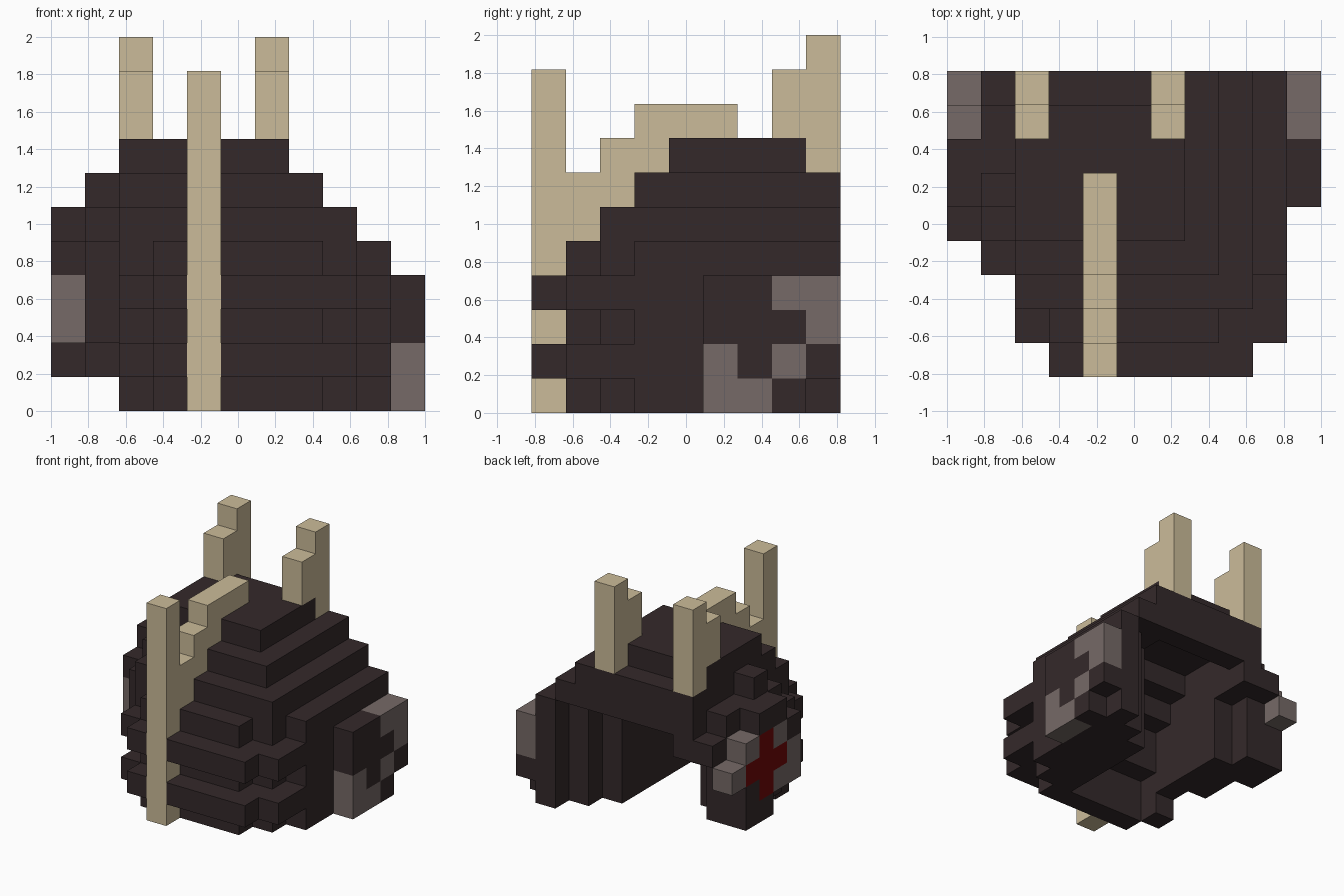
import bpy, bmesh, math
from mathutils import Vector

if "Cube" in bpy.data.objects:
    bpy.data.objects.remove(bpy.data.objects["Cube"])

U = 2 / 11                                  # size of one block
ORIGIN = Vector((-1, -4.5 * U, 0))


def material(name, rgb):
    m = bpy.data.materials.new(name)
    m.use_nodes = True
    m.diffuse_color = (*rgb, 1)
    bsdf = m.node_tree.nodes["Principled BSDF"]
    bsdf.inputs["Base Color"].default_value = (*rgb, 1)
    bsdf.inputs["Roughness"].default_value = 0.9
    return m


MATS = {
    "dark": material("dark_brown", (0.034, 0.022, 0.023)),
    "horn": material("bone_beige", (0.60, 0.50, 0.32)),
    "grey": material("warm_grey", (0.18, 0.143, 0.135)),
    "red": material("deep_red", (0.16, 0.002, 0.002)),
}
NAMES = list(MATS)
parts = {}                                  # part name -> {block: colour}


def box(part, xs, ys, zs, colour="dark"):
    """Fill blocks; every range is inclusive."""
    cells = parts.setdefault(part, {})
    for x in range(xs[0], xs[1] + 1):
        for y in range(ys[0], ys[1] + 1):
            for z in range(zs[0], zs[1] + 1):
                cells[x, y, z] = colour


def cut(part, xs, ys, zs):
    for x in range(xs[0], xs[1] + 1):
        for y in range(ys[0], ys[1] + 1):
            for z in range(zs[0], zs[1] + 1):
                parts[part].pop((x, y, z), None)


# Helmet shell: stepped dome
S = "helmet_shell"
box(S, (2, 6), (4, 7), (7, 7))
box(S, (2, 7), (3, 8), (6, 6))
box(S, (2, 8), (2, 8), (5, 5))
# Lower rows: stepped corners, with wider ribs in between
for z in (0, 2, 4):
    box(S, (3, 7), (1, 1), (z, z))
    box(S, (2, 8), (2, 2), (z, z))
    box(S, (2, 9), (3, 8), (z, z))
for z in (1, 3):
    box(S, (3, 8), (0, 0), (z, z))
    box(S, (2, 9), (1, 8), (z, z))
# Side wall behind the round ear guard
box(S, (1, 1), (3, 3), (2, 4))
box(S, (1, 1), (4, 7), (1, 5))
box(S, (1, 1), (5, 5), (6, 6))
box(S, (1, 1), (8, 8), (4, 4))
# Hollow inside, stepped upwards, open at the back and below
for y, top in ((2, 1), (3, 3), (4, 4)):
    cut(S, (3, 6), (y, y), (0, top))
cut(S, (3, 6), (5, 8), (0, 4))
cut(S, (3, 6), (5, 7), (5, 5))
# Stepped back ends of the side walls
cut(S, (7, 7), (7, 8), (0, 4))
cut(S, (8, 8), (8, 8), (0, 4))
cut(S, (2, 2), (7, 8), (0, 3))
cut(S, (2, 2), (3, 6), (0, 0))

# Crest running over the front
C = "crest"
box(C, (4, 4), (0, 0), (0, 9), "horn")
box(C, (4, 4), (1, 1), (4, 6), "horn")
box(C, (4, 4), (2, 2), (5, 7), "horn")
box(C, (4, 4), (3, 3), (7, 8), "horn")
box(C, (4, 4), (4, 5), (8, 8), "horn")

# Pair of back horns
for name, x in (("right_horn", 2), ("left_horn", 6)):
    box(name, (x, x), (7, 7), (8, 9), "horn")
    box(name, (x, x), (8, 8), (7, 10), "horn")

# Left ear guard: square plate with grey corners
L = "left_ear_guard"
box(L, (10, 10), (5, 8), (0, 3))
cut(L, (10, 10), (8, 8), (0, 0))
for y, z in ((5, 0), (6, 0), (5, 1), (7, 1), (7, 3), (8, 3), (8, 2)):
    parts[L][10, y, z] = "grey"

# Right ear guard: round plate with a red cross
R = "right_ear_guard"
box(R, (0, 0), (5, 7), (1, 4))
box(R, (0, 0), (5, 6), (5, 5))
box(R, (0, 0), (4, 4), (2, 4))
cut(R, (0, 0), (5, 5), (1, 1))
for y, z in ((7, 4), (8, 3), (4, 2), (4, 3), (5, 2), (5, 4)):
    parts[R][0, y, z] = "grey"
for y, z in ((6, 2), (6, 3), (6, 4), (5, 3), (7, 3)):
    parts[R][0, y, z] = "red"

# Blocks shared with the crest belong to the crest
for cell in parts[C]:
    parts[S].pop(cell, None)
filled = {cell for cells in parts.values() for cell in cells}


def build(name, cells):
    """Make the outer skin of the blocks and merge flat areas."""
    bm = bmesh.new()
    for cell, colour in cells.items():
        for axis in range(3):
            for side in (0, 1):
                near = list(cell)
                near[axis] += 2 * side - 1
                if tuple(near) in filled:
                    continue
                a, b = (axis + 1) % 3, (axis + 2) % 3
                ring = []
                for da, db in ((0, 0), (1, 0), (1, 1), (0, 1)):
                    p = Vector(cell)
                    p[axis] += side
                    p[a] += da
                    p[b] += db
                    ring.append(bm.verts.new(ORIGIN + p * U))
                if not side:
                    ring.reverse()
                bm.faces.new(ring).material_index = NAMES.index(colour)
    bmesh.ops.remove_doubles(bm, verts=bm.verts[:], dist=1e-4)
    bmesh.ops.dissolve_limit(bm, angle_limit=math.radians(1), verts=bm.verts[:],
                             edges=bm.edges[:], delimit={"MATERIAL"})
    mesh = bpy.data.meshes.new(name)
    for m in MATS.values():
        mesh.materials.append(m)
    bm.to_mesh(mesh)
    bm.free()
    bpy.context.scene.collection.objects.link(bpy.data.objects.new(name, mesh))


for part_name, part_cells in parts.items():
    build(part_name, part_cells)
